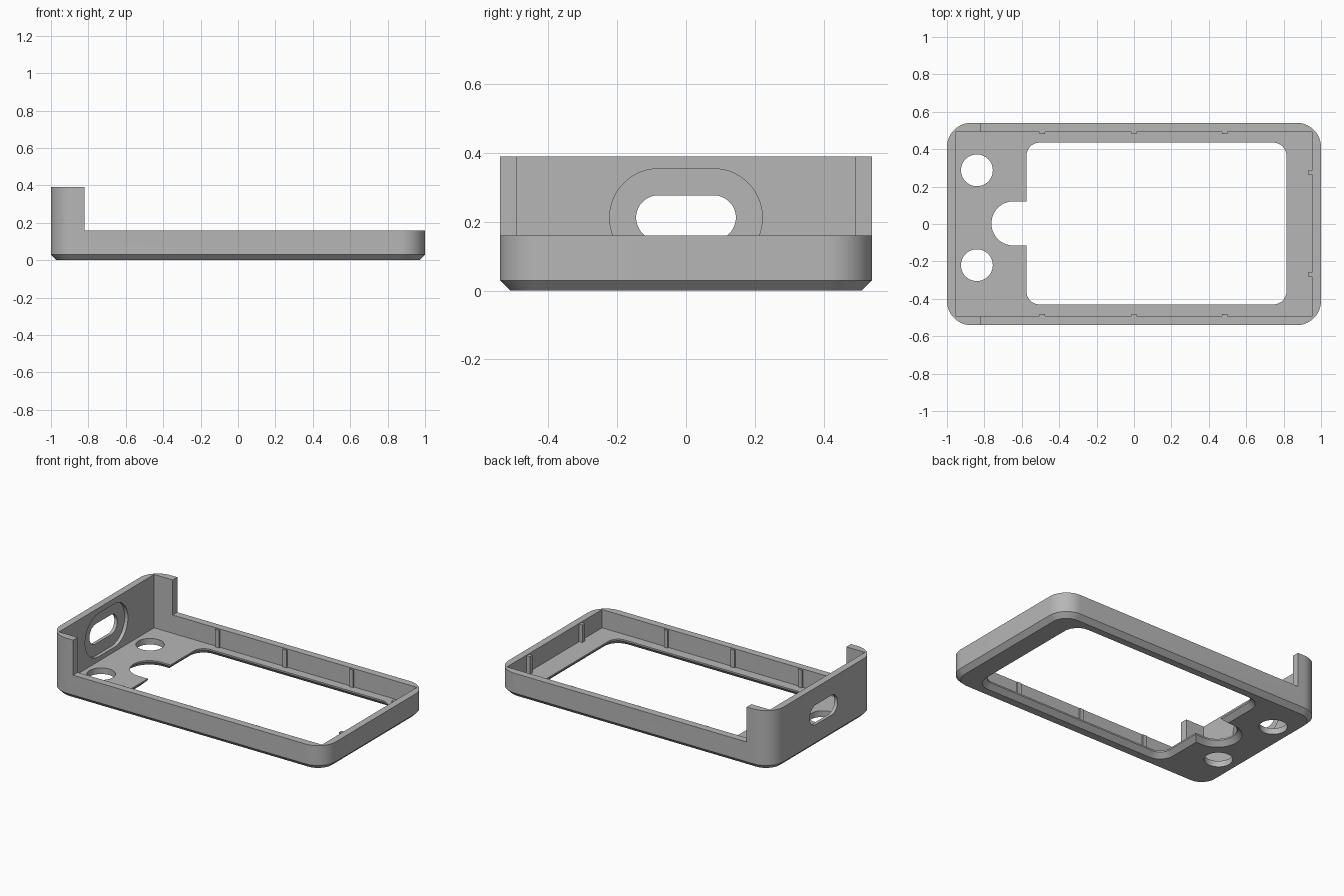
import bpy, bmesh
from math import pi, sin, cos
from mathutils import Matrix, Vector

old = bpy.data.objects.get("Cube")
if old:
    bpy.data.objects.remove(old)

GREY = (0.47, 0.47, 0.47, 1)
mat = bpy.data.materials.new("grey plastic")
mat.use_nodes = True
mat.diffuse_color = GREY
mat.node_tree.nodes["Principled BSDF"].inputs["Base Color"].default_value = GREY


def rounded_prism(name, x, y, r, sections, turn=None, seg=14):
    """Loft a rounded rectangle through (height, outward offset) sections."""
    bm = bmesh.new()
    rings = []
    for z, off in sections:
        ring = []
        corners = [(x[1], y[1], -1, -1), (x[0], y[1], 1, -1),
                   (x[0], y[0], 1, 1), (x[1], y[0], -1, 1)]
        for q, (cx, cy, sx, sy) in enumerate(corners):
            for i in range(seg + 1):
                a = (q + i / seg) * pi / 2
                ring.append(bm.verts.new((cx + sx * r + (r + off) * cos(a),
                                          cy + sy * r + (r + off) * sin(a), z)))
        rings.append(ring)
    n = len(rings[0])
    for low, high in zip(rings, rings[1:]):
        for i in range(n):
            j = (i + 1) % n
            bm.faces.new((low[i], low[j], high[j], high[i]))
    bm.faces.new(rings[0][::-1])
    bm.faces.new(rings[-1])
    bmesh.ops.remove_doubles(bm, verts=bm.verts, dist=0.0001)
    if turn:
        bmesh.ops.transform(bm, matrix=turn, verts=bm.verts)
    return finish(name, bm)


def box(name, low, high):
    bm = bmesh.new()
    low, high = Vector(low), Vector(high)
    bmesh.ops.create_cube(bm, size=1, matrix=Matrix.Translation((low + high) / 2)
                          @ Matrix.Diagonal((*(high - low), 1)))
    return finish(name, bm)


def finish(name, bm):
    bmesh.ops.recalc_face_normals(bm, faces=bm.faces)
    mesh = bpy.data.meshes.new(name)
    bm.to_mesh(mesh)
    bm.free()
    mesh.materials.append(mat)
    ob = bpy.data.objects.new(name, mesh)
    bpy.context.collection.objects.link(ob)
    return ob


def cut(target, cutter):
    mod = target.modifiers.new("cut", 'BOOLEAN')
    mod.operation = 'DIFFERENCE'
    mod.solver = 'EXACT'
    mod.object = cutter
    bpy.context.view_layer.objects.active = target
    bpy.ops.object.modifier_apply(modifier=mod.name)
    bpy.data.objects.remove(cutter)


# Tray with a chamfered foot, tall at one end
body = rounded_prism("case_body", (-1, 1), (-0.541, 0.541), 0.13,
                     [(0, -0.03), (0.03, 0), (0.39, 0)])
cut(body, box("cavity", (-0.955, -0.493, 0.04), (0.955, 0.493, 1)))
cut(body, box("low_wall_step", (-0.82, -1, 0.16), (2, 1, 1)))

# Screen window and rounded notch, flared towards the underside
flare = [(-0.01, 0.04), (0.03, 0), (0.1, 0)]
cut(body, rounded_prism("window", (-0.575, 0.815), (-0.43, 0.435), 0.07, flare))
cut(body, rounded_prism("notch", (-0.762, -0.4), (-0.115, 0.121), 0.117, flare))

# Two round holes in the floor
for hy in (0.287, -0.22):
    cut(body, rounded_prism("round_hole", (-0.925, -0.755),
                            (hy - 0.085, hy + 0.085), 0.085, [(-0.1, 0), (0.1, 0)]))

# Oblong port through the tall end wall, with a recess on its inner side
turn = Matrix.Translation((0, 0, 0.212)) @ Matrix(
    ((0, 0, 1, 0), (1, 0, 0, 0), (0, 1, 0, 0), (0, 0, 0, 1)))
for name, r, start in (("port_recess", 0.142, -0.978), ("port", 0.065, -1.1)):
    cut(body, rounded_prism(name, (-0.08 - r, 0.08 + r), (-r, r), r,
                            [(start, 0), (-0.9, 0)], turn))

# Small snap ribs inside the low walls
for i, rx in enumerate((-0.49, 0, 0.485)):
    for side, s in (("back", 1), ("front", -1)):
        ys = sorted((s * 0.482, s * 0.5))
        box(f"{side}_rib_{i + 1}", (rx - 0.014, ys[0], 0.035), (rx + 0.014, ys[1], 0.155))
for i, ry in enumerate((0.275, -0.27)):
    box(f"end_rib_{i + 1}", (0.932, ry - 0.014, 0.035), (0.962, ry + 0.014, 0.155))

# Smooth the round walls, keep the edges crisp
bpy.ops.object.select_all(action='DESELECT')
body.select_set(True)
bpy.context.view_layer.objects.active = body
bpy.ops.object.shade_smooth_by_angle(angle=pi / 6)
